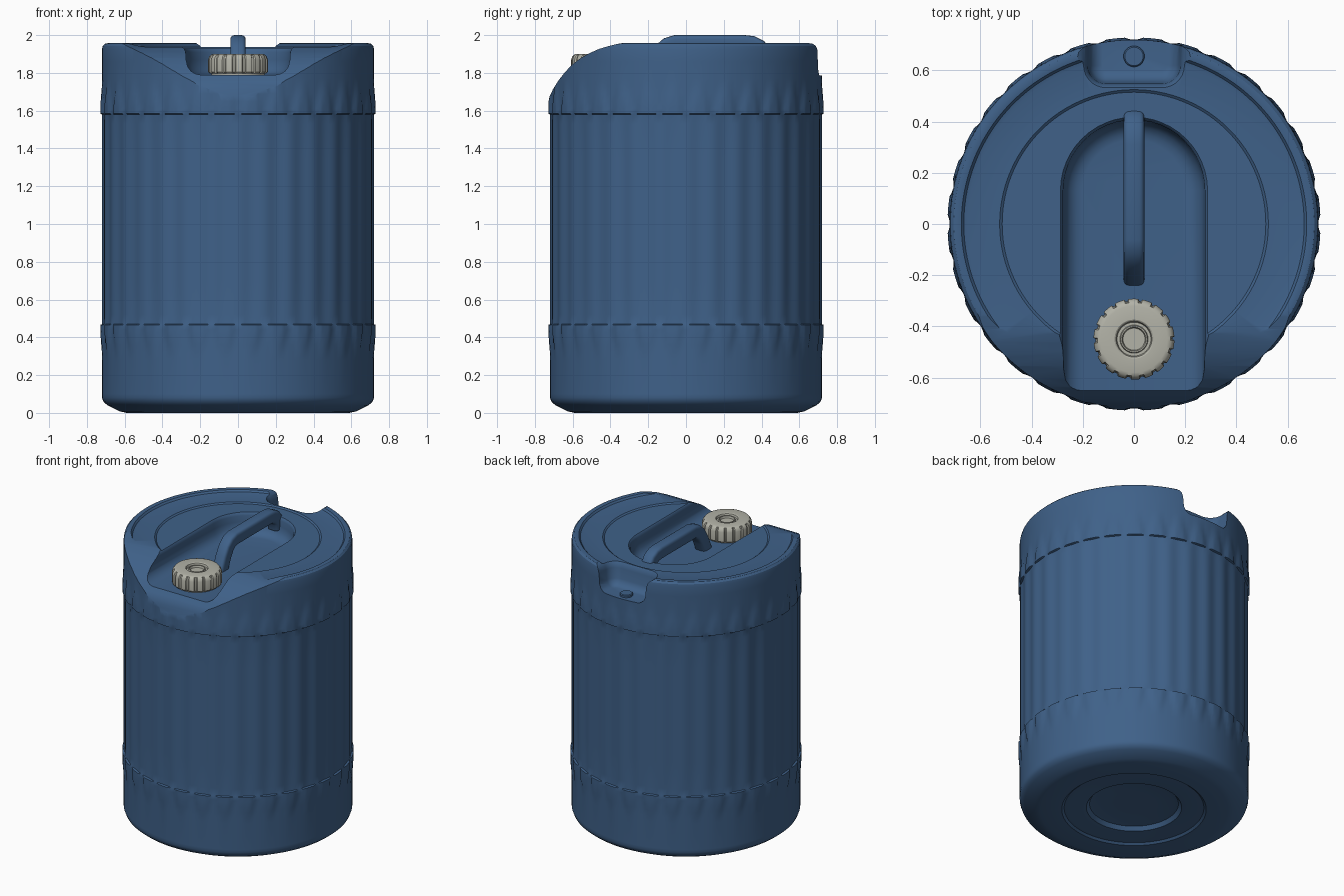
import bpy, bmesh, math
from math import sin, cos, pi

if "Cube" in bpy.data.objects:
    bpy.data.objects.remove(bpy.data.objects["Cube"])


def material(name, rgb):
    m = bpy.data.materials.new(name)
    m.diffuse_color = (*rgb, 1)
    m.use_nodes = True
    m.node_tree.nodes["Principled BSDF"].inputs["Base Color"].default_value = m.diffuse_color
    return m


BLUE = material("blue plastic", (0.05, 0.12, 0.25))
GREY = material("light grey plastic", (0.45, 0.45, 0.39))


def loft(name, rings, mat):
    """Skin a list of equal-length closed rings and cap both ends."""
    bm = bmesh.new()
    vs = [[bm.verts.new(p) for p in ring] for ring in rings]
    n = len(rings[0])
    for a, b in zip(vs, vs[1:]):
        for i in range(n):
            j = (i + 1) % n
            bm.faces.new((a[i], a[j], b[j], b[i]))
    bm.faces.new(vs[0][::-1])
    bm.faces.new(vs[-1])
    bmesh.ops.remove_doubles(bm, verts=bm.verts, dist=1e-5)
    bmesh.ops.recalc_face_normals(bm, faces=bm.faces)
    me = bpy.data.meshes.new(name)
    bm.to_mesh(me)
    bm.free()
    me.materials.append(mat)
    ob = bpy.data.objects.new(name, me)
    bpy.context.collection.objects.link(ob)
    return ob


def lathe(name, profile, segs, mat, centre=(0, 0), rfunc=lambda r, z, a: r):
    rings = []
    for r, z in profile:
        ring = []
        for i in range(segs):
            a = 2 * pi * i / segs
            q = rfunc(r, z, a)
            ring.append((centre[0] + q * cos(a), centre[1] + q * sin(a), z))
        rings.append(ring)
    return loft(name, rings, mat)


def smooth(ob, angle=32):
    bpy.ops.object.select_all(action='DESELECT')
    ob.select_set(True)
    bpy.context.view_layer.objects.active = ob
    bpy.ops.object.shade_smooth_by_angle(angle=math.radians(angle))


def clamp(x):
    return max(0.0, min(1.0, x))


# --- drum body: turned profile with flutes and two bands of tapered teeth
RIBS = 32


def wall(r, z, a):
    if r < 0.7195 or z < 0.1 or z > 1.85:
        return r
    u = (a * RIBS / (2 * pi)) % 1
    t = abs(u - 0.5) * 2
    if 0.468 < z < 1.582:                       # shallow flutes
        fade = clamp(min(z - 0.46, 1.59 - z) / 0.05)
        return r - 0.009 * (0.5 - 0.5 * cos(2 * pi * u)) * (0.4 + 0.6 * fade)
    d = z - 1.582 if z > 1 else 0.468 - z       # teeth
    k = clamp(1 - d / 0.18)
    return r + 0.009 * min(1, 1.6 * k) * clamp((0.3 + 0.5 * k - t) / 0.15)


side = [0.10, 0.28, 0.32, 0.36, 0.40, 0.44, 0.466, 0.470, 0.52, 0.7, 1.0, 1.35,
        1.53, 1.58, 1.584, 1.61, 1.65, 1.69, 1.73, 1.77, 1.86]
profile = ([(0.12, 0.045), (0.25, 0.045), (0.28, 0.04), (0.30, 0.015), (0.33, 0.012),
            (0.44, 0.012), (0.455, 0.0), (0.59, 0.0), (0.625, 0.008), (0.69, 0.04),
            (0.712, 0.058), (0.72, 0.08)]
           + [(0.72, z) for z in side]
           + [(0.72, 1.925), (0.716, 1.943), (0.705, 1.954), (0.69, 1.957), (0.675, 1.954),
              (0.665, 1.942), (0.65, 1.938), (0.525, 1.938), (0.515, 1.93), (0.3, 1.93)])
body = lathe("drum_body", profile, RIBS * 8, BLUE, rfunc=wall)


# --- cutters: front slope, handle channel, rear notch
def outline(a, cy, r, far, s, z):
    """U-shaped outline, rounded at one end and open towards y = far."""
    pts = [(a + r, far, z)]
    for k, cx in enumerate((a, -a)):
        for i in range(13):
            t = pi / 2 * (k + i / 12)
            pts.append((cx + r * cos(t), cy + s * r * sin(t), z))
    pts.append((-a - r, far, z))
    return pts


def u_cutter(name, a, cy, r, far, s, levels):
    return loft(name, [outline(a, cy, r + d, far, s, z) for z, d in levels], BLUE)


slope = [(-0.32, 1.96), (-0.36, 1.954), (-0.41, 1.942), (-0.46, 1.927), (-0.51, 1.905),
         (-0.555, 1.88), (-0.60, 1.846), (-0.64, 1.805), (-0.675, 1.76), (-0.705, 1.712),
         (-0.722, 1.675), (-0.74, 1.60), (-1, 1.60), (-1, 2.1), (-0.32, 2.1)]
cutters = [
    loft("slope_cutter", [[(x, y, z) for y, z in slope] for x in (-1, 1)], BLUE),
    u_cutter("channel_cutter", 0, 0.13, 0.275, -1.1, 1,
             [(1.79, -0.075), (1.795, -0.05), (1.81, -0.025), (1.835, -0.008), (1.87, 0),
              (1.91, 0.002), (1.925, 0.008), (1.94, 0.022), (2.1, 0.03)]),
    u_cutter("notch_cutter", 0.11, 0.62, 0.065, 1.1, -1,
             [(1.785, -0.045), (1.79, -0.03), (1.805, -0.012), (1.83, 0), (1.90, 0.006),
              (1.93, 0.015), (1.945, 0.028), (1.96, 0.05), (2.1, 0.06)]),
]
bpy.context.view_layer.objects.active = body
for c in cutters:
    c.hide_render = True
    m = body.modifiers.new("cut", 'BOOLEAN')
    m.operation = 'DIFFERENCE'
    m.solver = 'EXACT'
    m.object = c
    bpy.ops.object.modifier_apply(modifier=m.name)
for c in cutters:
    bpy.data.objects.remove(c)
smooth(body)

# --- carrying handle: rounded bar swept along a bent path in the yz plane
path = [(0.42, 1.85), (0.41, 1.90), (0.385, 1.935), (0.35, 1.952), (0.31, 1.956),
        (-0.06, 1.956), (-0.095, 1.945), (-0.13, 1.915), (-0.16, 1.865), (-0.20, 1.775)]
rings = []
for i, (y, z) in enumerate(path):
    y0, z0 = path[max(i - 1, 0)]
    y1, z1 = path[min(i + 1, len(path) - 1)]
    length = math.hypot(y1 - y0, z1 - z0)
    ny, nz = (z1 - z0) / length, -(y1 - y0) / length
    ring = []
    for k in range(24):
        a = 2 * pi * k / 24
        u = math.copysign(abs(cos(a)) ** 0.5, cos(a)) * 0.041
        v = math.copysign(abs(sin(a)) ** 0.5, sin(a)) * 0.044
        ring.append((u, y + ny * v, z + nz * v))
    rings.append(ring)
smooth(loft("carry_handle", rings, BLUE), 40)


# --- screw cap with grip grooves and a dished centre
def grip(r, z, a):
    u = (a * 18 / (2 * pi)) % 1
    return r - 0.008 if r > 0.148 and u < 0.2 else r


cap = lathe("screw_cap", [(0.08, 1.78), (0.14, 1.78), (0.142, 1.797), (0.152, 1.798),
                          (0.158, 1.805), (0.158, 1.87), (0.153, 1.885), (0.143, 1.896),
                          (0.13, 1.9), (0.076, 1.9), (0.070, 1.896), (0.066, 1.882),
                          (0.055, 1.882), (0.052, 1.892), (0.047, 1.892), (0.043, 1.878),
                          (0.02, 1.878)], 180, GREY, centre=(0, -0.45), rfunc=grip)
smooth(cap)

# --- small vent plug in the rear notch
smooth(lathe("vent_plug", [(0.02, 1.77), (0.041, 1.77), (0.041, 1.797), (0.036, 1.802),
                           (0.02, 1.802)], 32, BLUE, centre=(0, 0.655)))
